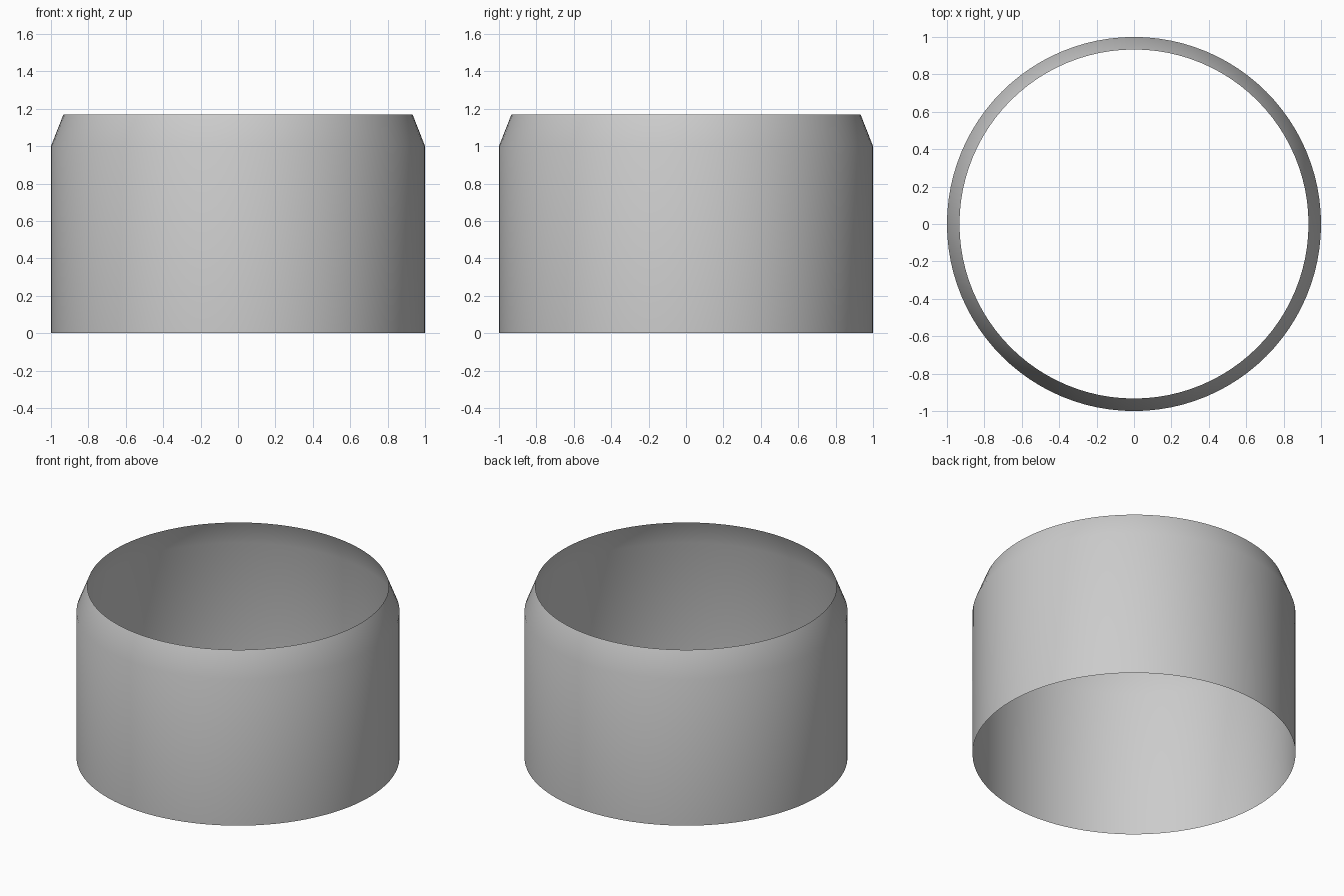
import bpy, bmesh, math

if "Cube" in bpy.data.objects:
    bpy.data.objects.remove(bpy.data.objects["Cube"])

SEGMENTS = 96
# (radius, height) profile: straight wall, then tapered shoulder, open at both ends
PROFILE = [(1.0, 0.0), (1.0, 1.0), (0.933, 1.17)]

# Open thin-walled sleeve, profile revolved around z
bm = bmesh.new()
rings = []
for r, z in PROFILE:
    rings.append([bm.verts.new((r * math.cos(2 * math.pi * i / SEGMENTS),
                                r * math.sin(2 * math.pi * i / SEGMENTS), z))
                  for i in range(SEGMENTS)])
for low, high in zip(rings, rings[1:]):
    for i in range(SEGMENTS):
        j = (i + 1) % SEGMENTS
        bm.faces.new((low[i], low[j], high[j], high[i])).smooth = True

mesh = bpy.data.meshes.new("tapered_sleeve")
bm.to_mesh(mesh)
bm.free()
sleeve = bpy.data.objects.new("tapered_sleeve", mesh)
bpy.context.collection.objects.link(sleeve)
